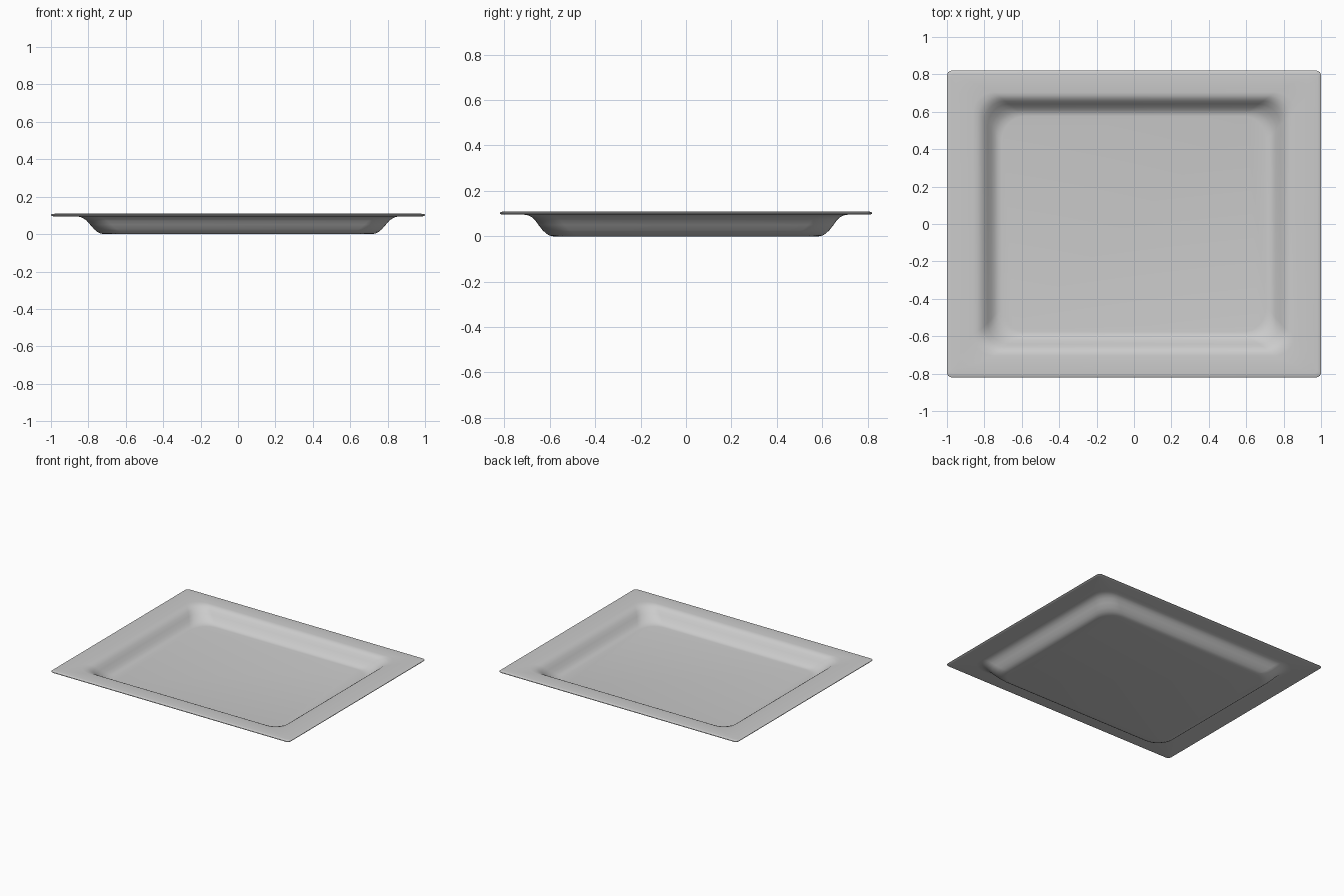
import bpy, bmesh, math

if "Cube" in bpy.data.objects:
    bpy.data.objects.remove(bpy.data.objects["Cube"])

CORNER_STEPS = 8


def ring(bm, hx, hy, r, z):
    """Rounded rectangle loop of vertices."""
    verts = []
    for i, (sx, sy) in enumerate([(1, 1), (-1, 1), (-1, -1), (1, -1)]):
        for k in range(CORNER_STEPS + 1):
            a = math.radians(90 * (i + k / CORNER_STEPS))
            verts.append(bm.verts.new((sx * (hx - r) + r * math.cos(a),
                                       sy * (hy - r) + r * math.sin(a), z)))
    return verts


# Pressed wall, floor to rim: half width, half depth, corner radius, underside height
wall = [
    (0.715, 0.585, 0.13, 0.0),
    (0.735, 0.602, 0.13, 0.003),
    (0.752, 0.616, 0.125, 0.012),
    (0.770, 0.632, 0.12, 0.027),
    (0.790, 0.650, 0.115, 0.050),
    (0.808, 0.665, 0.11, 0.071),
    (0.826, 0.679, 0.11, 0.084),
    (0.845, 0.694, 0.11, 0.092),
    (0.870, 0.712, 0.11, 0.095),
]
T = 0.013
# Rolled rim edge, underside to top
rim = [
    (0.985, 0.805, 0.02, 0.095),
    (0.995, 0.815, 0.024, 0.0965),
    (1.0, 0.82, 0.026, 0.100),
    (1.0, 0.82, 0.026, 0.104),
    (0.994, 0.814, 0.024, 0.1075),
    (0.980, 0.800, 0.02, 0.109),
]
# Upper surface: the wall shifted inwards and up by the sheet thickness
upper = [(x - 0.008, y - 0.008, r, z + T) for x, y, r, z in reversed(wall)]

# Tray shell: underside, rim and upper surface lofted together
bm = bmesh.new()
loops = [ring(bm, *p) for p in wall + rim + upper]
for a, b in zip(loops, loops[1:]):
    n = len(a)
    for i in range(n):
        j = (i + 1) % n
        bm.faces.new((a[i], a[j], b[j], b[i]))
bm.faces.new(loops[0])
bm.faces.new(loops[-1])
bmesh.ops.recalc_face_normals(bm, faces=bm.faces[:])
mesh = bpy.data.meshes.new("tray")
bm.to_mesh(mesh)
bm.free()

tray = bpy.data.objects.new("tray", mesh)
bpy.context.collection.objects.link(tray)
bpy.context.view_layer.objects.active = tray
tray.select_set(True)
bpy.ops.object.shade_smooth_by_angle(angle=math.radians(50))
